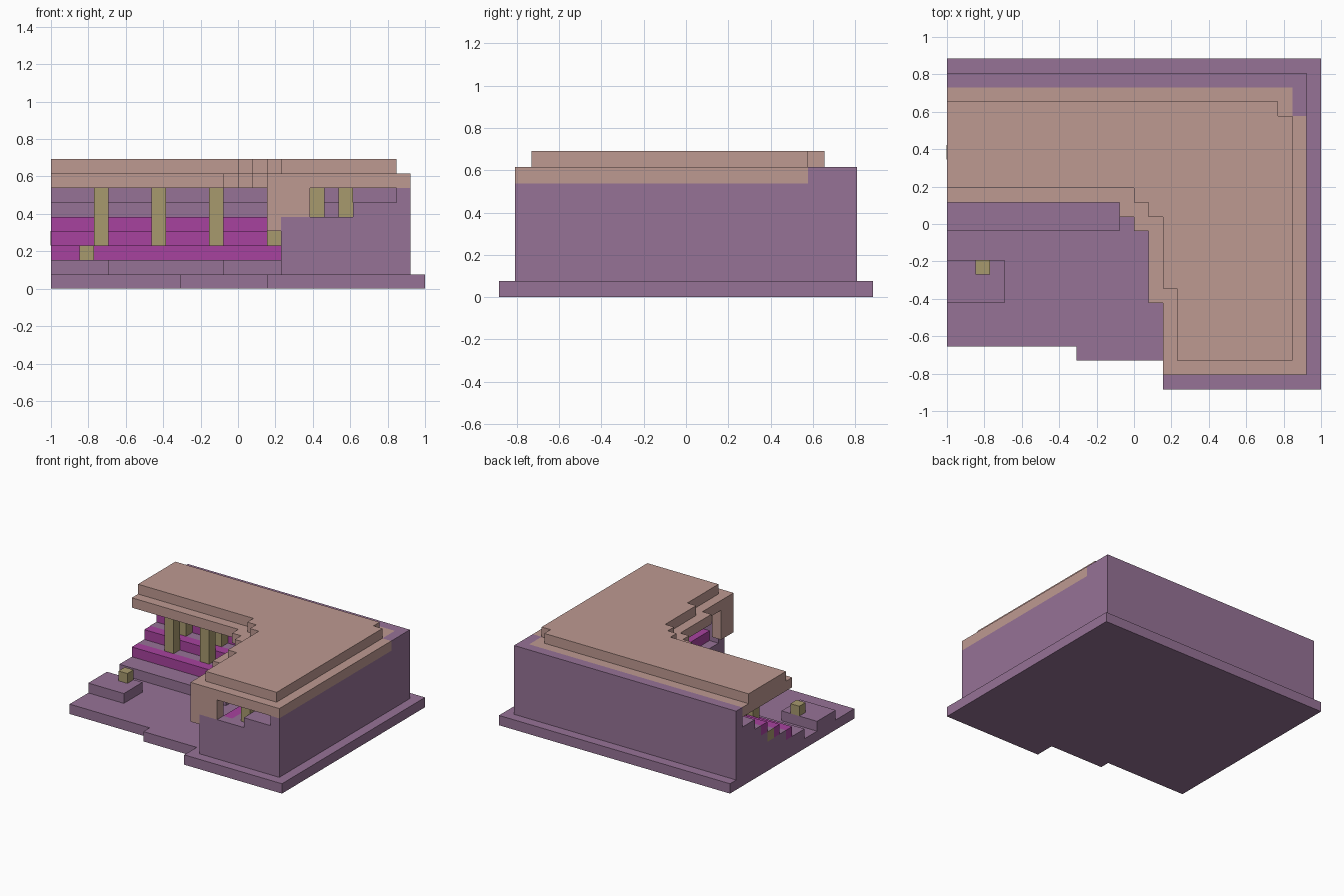
import bpy, bmesh

U = 1 / 13  # one grid module

cube = bpy.data.objects.get("Cube")
if cube:
    bpy.data.objects.remove(cube)


def material(name, rgb):
    m = bpy.data.materials.new(name)
    m.use_nodes = True
    m.diffuse_color = (*rgb, 1)
    m.node_tree.nodes["Principled BSDF"].inputs["Base Color"].default_value = (*rgb, 1)
    return m


PURPLE = material("dusty_purple", (0.305, 0.17, 0.305))
TAN = material("rose_tan", (0.515, 0.32, 0.285))
MAGENTA = material("magenta", (0.386, 0.055, 0.342))
OLIVE = material("olive", (0.39, 0.32, 0.155))


def prism(name, outline, z0, z1, mat):
    """Extrude a floor-plan outline between two heights, in modules."""
    bm = bmesh.new()
    base = bm.faces.new([bm.verts.new((x * U, y * U, z0 * U)) for x, y in outline])
    top = bmesh.ops.extrude_face_region(bm, geom=[base])["geom"]
    verts = [v for v in top if isinstance(v, bmesh.types.BMVert)]
    bmesh.ops.translate(bm, verts=verts, vec=(0, 0, (z1 - z0) * U))
    bmesh.ops.recalc_face_normals(bm, faces=bm.faces)
    mesh = bpy.data.meshes.new(name)
    bm.to_mesh(mesh)
    bm.free()
    mesh.materials.append(mat)
    obj = bpy.data.objects.new(name, mesh)
    bpy.context.collection.objects.link(obj)
    return obj


def box(name, x0, x1, y0, y1, z0, z1, mat):
    return prism(name, [(x0, y0), (x1, y0), (x1, y1), (x0, y1)], z0, z1, mat)


# Stepped ground slab
prism("ground_slab", [(-13, 11.5), (-13, -8.5), (-4, -8.5), (-4, -9.5), (2, -9.5),
                      (2, -11.5), (13, -11.5), (13, 11.5)], 0, 1, PURPLE)

# Lowest step, set back near the inner corner
prism("lower_step", [(-13, 10.5), (-13, -0.5), (-1, -0.5), (-1, 0.5), (3, 0.5),
                     (3, -9.5), (12, -9.5), (12, 10.5)], 1, 2, PURPLE)

# Terraces rising to the back and to the wing, with magenta seat edges
for level, wing in ((3, 3), (4, 4), (5, 5), (6, 8)):
    front = 2 * level - 4.5
    seat = level < 6
    f = front + 1 if seat else front
    w = wing + 1 if seat and level > 3 else wing
    prism(f"terrace_{level}", [(-13, 10.5), (-13, f), (w, f), (w, -9.5),
                               (12, -9.5), (12, 10.5)], level - 1, level, PURPLE)
    if seat:
        box(f"seat_edge_{level}", -13, w, front, f, level - 1, level, MAGENTA)
    if w > wing:
        box(f"wing_seat_edge_{level}", wing, w, -9.5, front, level - 1, level, MAGENTA)

# Outer walls
box("wing_front_wall", 3, 12, -10.5, -9.5, 1, 5, PURPLE)
box("wing_front_sill", 8, 12, -10.5, -9.5, 5, 6, PURPLE)
box("back_wall", -13, 12, 9.5, 10.5, 6, 8, PURPLE)
box("side_wall", 11, 12, -10.5, 9.5, 6, 7, PURPLE)
box("side_wall_corner", 11, 12, 7.5, 9.5, 7, 8, PURPLE)

# Two-tier roof with a stepped inner corner
prism("roof_lower", [(-13, 9.5), (-13, 1.5), (-1, 1.5), (-1, 0.5), (0, 0.5), (0, -0.5),
                     (1, -0.5), (1, -5.5), (2, -5.5), (2, -10.5), (12, -10.5),
                     (12, 7.5), (11, 7.5), (11, 9.5)], 7, 8, TAN)
prism("roof_upper", [(-13, 8.5), (-13, 2.5), (0, 2.5), (0, 1.5), (1, 1.5), (1, 0.5),
                     (2, 0.5), (2, -4.5), (3, -4.5), (3, -9.5), (11, -9.5),
                     (11, 7.5), (10, 7.5), (10, 8.5)], 8, 9, TAN)

# Hanging panel at the front end of the wing
box("wing_panel", 2, 5, -10.5, -9.5, 5, 7, TAN)
box("wing_panel_drop", 2, 3, -10.5, -9.5, 4, 5, TAN)
box("wing_panel_return", 2, 3, -9.5, -8.5, 4, 7, TAN)

# Columns under the roof
for x in (-10, -6, -2, 2):
    box("front_column", x, x + 1, 2.5, 3.5, 3, 7, OLIVE)
    box("rear_column", x, x + 1, 4.5, 5.5, 4, 7, OLIVE)
for x, y in ((7, -9.5), (5, -5.5), (5, -1.5)):
    box("wing_column", x, x + 1, y, y + 1, 5, 7, OLIVE)
box("end_inlay", -13.04, -13, 4.5, 5.5, 3, 4, OLIVE)

# Small stage with a post
box("stage", -13, -9, -5.5, -2.5, 1, 2, PURPLE)
box("stage_post", -11, -10, -3.5, -2.5, 2, 3, OLIVE)
